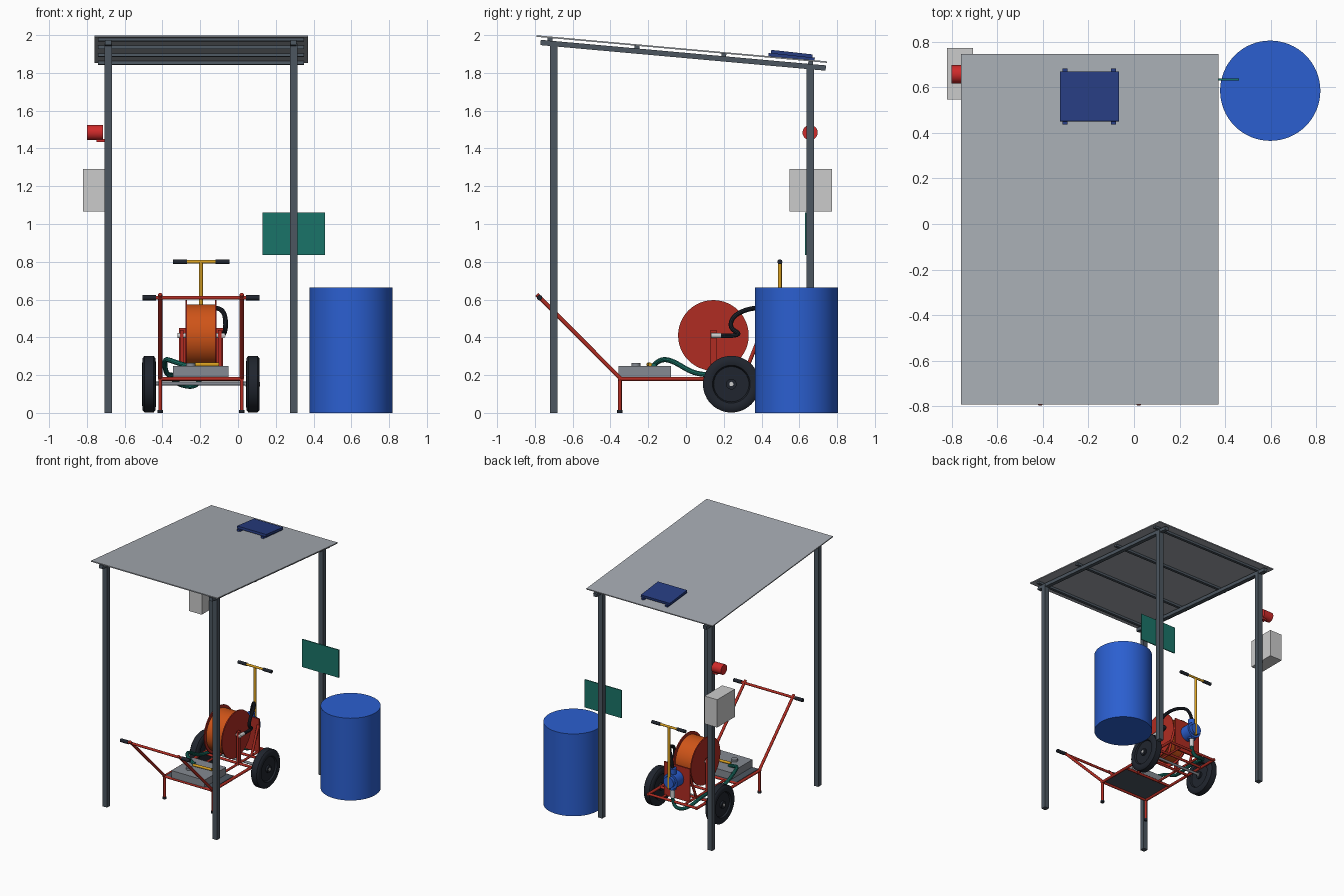
import bpy, bmesh, math
from mathutils import Vector

if "Cube" in bpy.data.objects:
    bpy.data.objects.remove(bpy.data.objects["Cube"])


def mat(name, hexcode):
    m = bpy.data.materials.new(name)
    c = [int(hexcode[i:i + 2], 16) / 255 for i in (0, 2, 4)]
    m.diffuse_color = [((v + .055) / 1.055) ** 2.4 for v in c] + [1]
    m.use_nodes = True
    m.node_tree.nodes["Principled BSDF"].inputs["Base Color"].default_value = m.diffuse_color
    return m


SLATE = mat("slate_steel", "4c5660")
SHEET = mat("roof_grey", "a6abb2")
NAVY = mat("navy", "263c80")
BLUE = mat("blue", "2b5fd0")
RED = mat("red_paint", "b02c22")
BEACON = mat("beacon_red", "cf2a2a")
ORANGE = mat("orange", "cf5418")
GREEN = mat("green", "1a7468")
YELLOW = mat("yellow", "d9a020")
BLACK = mat("rubber", "20252e")
PALE = mat("pale_grey", "c9c9cc")
GREY = mat("mid_grey", "858a92")


def finish(name, bm, m):
    bmesh.ops.recalc_face_normals(bm, faces=bm.faces)
    me = bpy.data.meshes.new(name)
    bm.to_mesh(me)
    bm.free()
    ob = bpy.data.objects.new(name, me)
    bpy.context.collection.objects.link(ob)
    me.materials.append(m)
    return ob


def box(name, lo, hi, m, tilt=0):
    """Box between two corners, tilted about x through its own centre."""
    lo, hi = Vector(lo), Vector(hi)
    bm = bmesh.new()
    bmesh.ops.create_cube(bm, size=1)
    bmesh.ops.scale(bm, vec=hi - lo, verts=bm.verts)
    ob = finish(name, bm, m)
    ob.location = (lo + hi) / 2
    ob.rotation_euler.x = tilt
    return ob


def cyl(name, a, b, r, m, seg=20):
    a, b = Vector(a), Vector(b)
    bm = bmesh.new()
    bmesh.ops.create_cone(bm, cap_ends=True, segments=seg, radius1=r, radius2=r, depth=(b - a).length)
    ob = finish(name, bm, m)
    ob.location = (a + b) / 2
    ob.rotation_mode = 'QUATERNION'
    ob.rotation_quaternion = Vector((0, 0, 1)).rotation_difference(b - a)
    return ob


def lathe_x(name, centre, profile, m, seg=48):
    """Revolve (x, radius) points about the x axis."""
    bm = bmesh.new()
    vs = [bm.verts.new((x, 0, r)) for x, r in profile]
    es = [bm.edges.new(p) for p in zip(vs, vs[1:])]
    bmesh.ops.spin(bm, geom=vs + es, cent=(0, 0, 0), axis=(1, 0, 0), angle=2 * math.pi, steps=seg)
    bmesh.ops.remove_doubles(bm, verts=bm.verts, dist=1e-5)
    ob = finish(name, bm, m)
    ob.location = centre
    return ob


def hose(name, pts, r, m):
    cu = bpy.data.curves.new(name, 'CURVE')
    cu.dimensions = '3D'
    cu.bevel_depth, cu.bevel_resolution, cu.use_fill_caps = r, 3, True
    sp = cu.splines.new('NURBS')
    sp.points.add(len(pts) - 1)
    for p, co in zip(sp.points, pts):
        p.co = (*co, 1)
    sp.order_u, sp.use_endpoint_u, sp.resolution_u = 4, True, 8
    ob = bpy.data.objects.new(name, cu)
    bpy.context.collection.objects.link(ob)
    cu.materials.append(m)
    bpy.ops.object.select_all(action='DESELECT')
    ob.select_set(True)
    bpy.context.view_layer.objects.active = ob
    bpy.ops.object.convert(target='MESH')


# shelter: four posts, two sloping rafters, purlins and sheet
TILT = -0.0894


def roof_z(y):
    return 1.926 - 0.0896 * y


for x, side in ((-.687, "left"), (.295, "right")):
    for y, end in ((-.70, "front"), (.657, "back")):
        box(f"{end}_{side}_post", (x - .02, y - .02, 0), (x + .02, y + .02, roof_z(y) - .034), SLATE)
    z = roof_z(-.015) - .034
    box(f"{side}_rafter", (x - .016, -.773, z - .014), (x + .016, .743, z + .014), SLATE, TILT)
for i, y in enumerate((-.72, -.26, .20, .66)):
    z = roof_z(y) - .014
    box(f"purlin_{i}", (-.74, y - .013, z - .009), (.35, y + .013, z + .009), SLATE, TILT)
z = roof_z(-.023)
box("roof_sheet", (-.76, -.795, z - .006), (.37, .749, z + .002), SHEET, TILT)

# solar panel on two rails
z = roof_z(.56)
box("solar_panel", (-.325, .45, z + .015), (-.065, .67, z + .034), NAVY, -.11)
for i, x in enumerate((-.302, -.09)):
    box(f"panel_rail_{i}", (x - .011, .436, z + .001), (x + .011, .682, z + .017), NAVY, -.1)

# fittings on the back posts, and the drum
cyl("beacon", (-.80, .657, 1.484), (-.715, .657, 1.484), .04, BEACON, 32)
box("beacon_bracket", (-.75, .64, 1.435), (-.705, .674, 1.45), BEACON)
box("control_box", (-.82, .547, 1.065), (-.707, .772, 1.29), PALE)
box("sign_board", (.13, .63, .835), (.46, .638, 1.06), GREEN)
cyl("water_drum", (.598, .585, 0), (.598, .585, .665), .22, BLUE, 64)

# cart frame
XL, XR, MID = -.412, .02, -.196
for x, side in ((XL, "left"), (XR, "right")):
    cyl(f"{side}_frame_rail", (x, -.36, .18), (x, .46, .18), .011, RED)
    cyl(f"{side}_leg", (x, -.35, .015), (x, -.35, .18), .01, RED)
    cyl(f"{side}_foot", (x, -.35, 0), (x, -.35, .016), .014, BLACK)
    cyl(f"{side}_handle_tube", (x, -.345, .18), (x, -.79, .627), .011, RED)
for i, y in enumerate((-.35, -.07, .145, .30, .45)):
    cyl(f"frame_cross_bar_{i}", (XL, y, .18), (XR, y, .18), .010, RED)
for i, x in enumerate((-.30, -.095)):
    cyl(f"inner_rail_{i}", (x, -.07, .18), (x, .45, .18), .009, RED)
box("deck_plate", (XL + .01, -.35, .184), (XR - .01, -.07, .19), SLATE)
cyl("push_bar", (-.44, -.775, .61), (.048, -.775, .61), .01, RED)
for a, b, side in ((-.505, -.435, "left"), (.043, .113, "right")):
    cyl(f"{side}_push_grip", (a, -.775, .61), (b, -.775, .61), .014, BLACK)

# wheels and axle
cyl("axle", (-.505, .24, .155), (.113, .24, .155), .010, GREY)
for x, side in ((-.471, "left"), (.079, "right")):
    tyre = [(-.018, .092), (-.032, .1), (-.036, .115), (-.034, .138), (-.024, .15),
            (.024, .15), (.034, .138), (.036, .115), (.032, .1), (.018, .092), (-.018, .092)]
    lathe_x(f"{side}_tyre", (x, .24, .152), tyre, BLACK)
    cyl(f"{side}_wheel_disc", (x - .02, .24, .152), (x + .02, .24, .152), .095, BLACK, 48)
    cyl(f"{side}_wheel_boss", (x - .034, .24, .152), (x + .034, .24, .152), .028, BLACK, 24)
    cyl(f"{side}_axle_cap", (x - .038, .24, .152), (x + .038, .24, .152), .011, PALE)

# hose reel with stand
RY, RZ = .145, .41
cyl("reel_drum", (-.27, RY, RZ), (-.12, RY, RZ), .165, ORANGE, 48)
for a, side in ((-.278, "left"), (-.122, "right")):
    cyl(f"{side}_reel_flange", (a, RY, RZ), (a + .008, RY, RZ), .187, RED, 48)
for x, side in ((-.298, "left"), (-.096, "right")):
    box(f"{side}_reel_stand", (x - .009, RY - .016, .17), (x + .009, RY + .016, .44), RED)
cyl("reel_axle", (-.32, RY, RZ), (-.075, RY, RZ), .014, PALE)
cyl("reel_swivel", (-.08, RY - .012, RZ), (-.08, RY + .04, RZ), .014, PALE)

# pump on its mounting plate, with T handle
box("pump_plate", (-.312, .385, .18), (-.08, .397, .45), RED)
for i, x in enumerate((-.302, -.09)):
    cyl(f"plate_brace_{i}", (x, .30, .18), (x, .388, .40), .010, RED)
cyl("pump_body", (MID, .395, .35), (MID, .48, .35), .062, BLUE, 32)
cyl("pump_cover", (MID, .48, .35), (MID, .505, .35), .045, BLUE, 32)
cyl("pump_neck", (MID, .45, .28), (MID, .45, .45), .028, BLUE, 24)
cyl("pump_inlet", (MID, .45, .215), (MID, .45, .285), .018, PALE)
cyl("pump_lever", (MID, .497, .30), (MID, .497, .80), .010, YELLOW)
cyl("lever_cross_bar", (-.30, .497, .80), (-.09, .497, .80), .009, YELLOW)
for a, b, side in ((-.345, -.27, "left"), (-.12, -.045, "right")):
    cyl(f"{side}_lever_grip", (a, .497, .80), (b, .497, .80), .013, BLACK)
hose("delivery_hose", [(-.08, .18, .41), (-.08, .25, .405), (-.075, .30, .42), (-.065, .23, .44),
                       (-.065, .24, .51), (-.085, .32, .55), (-.13, .40, .56), (-.18, .45, .54),
                       (MID, .45, .45)], .0125, BLACK)

# tray with its cap and lance, and the suction hose
box("tray", (-.345, -.358, .19), (-.05, -.08, .248), GREY)
cyl("tray_cap", (-.25, -.265, .246), (-.25, -.265, .265), .024, GREY, 24)
cyl("lance", (-.26, -.20, .256), (-.10, -.19, .256), .010, YELLOW)
hose("suction_hose", [(-.27, -.17, .25), (-.33, -.16, .265), (-.385, -.12, .295), (-.39, -.04, .26),
                      (-.38, .04, .205), (-.36, .15, .20), (-.35, .30, .205), (-.345, .42, .17),
                      (-.28, .47, .135), (MID, .45, .14), (MID, .45, .23)], .0135, GREEN)

# smooth round parts, keep hard edges
bpy.ops.object.select_all(action='SELECT')
bpy.context.view_layer.objects.active = bpy.context.selected_objects[0]
bpy.ops.object.shade_smooth_by_angle(angle=math.radians(35))
